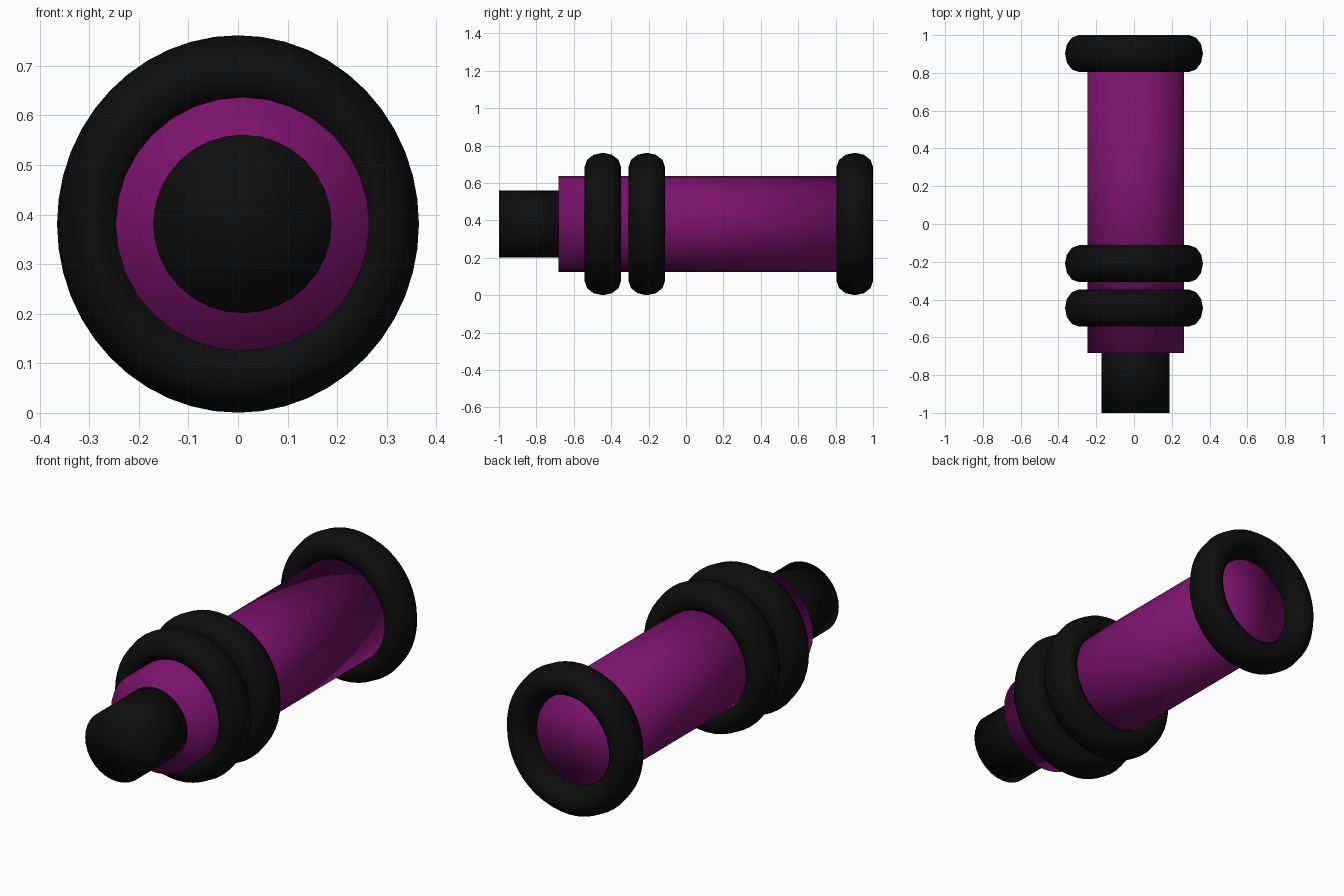
import bpy
from math import pi

if "Cube" in bpy.data.objects:
    bpy.data.objects.remove(bpy.data.objects["Cube"])

AXIS_Z = 0.381


def material(name, rgb):
    m = bpy.data.materials.new(name)
    m.diffuse_color = (*rgb, 1)
    m.use_nodes = True
    m.node_tree.nodes["Principled BSDF"].inputs["Base Color"].default_value = m.diffuse_color
    return m


purple = material("purple", (0.2, 0.006, 0.15))
black = material("black", (0.004, 0.004, 0.004))


def finish(name, mat):
    ob = bpy.context.object
    ob.name = name
    ob.data.materials.append(mat)
    bpy.ops.object.shade_smooth()
    return ob


def rod(name, radius, y0, y1, mat):
    # capped cylinder lying along y
    bpy.ops.mesh.primitive_cylinder_add(
        vertices=32, radius=radius, depth=y1 - y0,
        location=(0.009, (y0 + y1) / 2, AXIS_Z), rotation=(pi / 2, 0, 0))
    return finish(name, mat)


def ring(name, y):
    # slightly squashed torus around the y axis
    bpy.ops.mesh.primitive_torus_add(
        major_segments=48, minor_segments=12, major_radius=1, minor_radius=0.25,
        location=(0, y, AXIS_Z), rotation=(pi / 2, 0, 0))
    bpy.context.object.scale = (0.292, 0.3045, 0.39)
    return finish(name, black)


# main tube and the narrow front tip
rod("barrel", 0.256, -0.682, 0.9, purple)
rod("tip", 0.18, -1.0, -0.6, black)

# three grip rings
for name, y in (("front_ring", -0.445), ("middle_ring", -0.21), ("back_ring", 0.9025)):
    ring(name, y)
